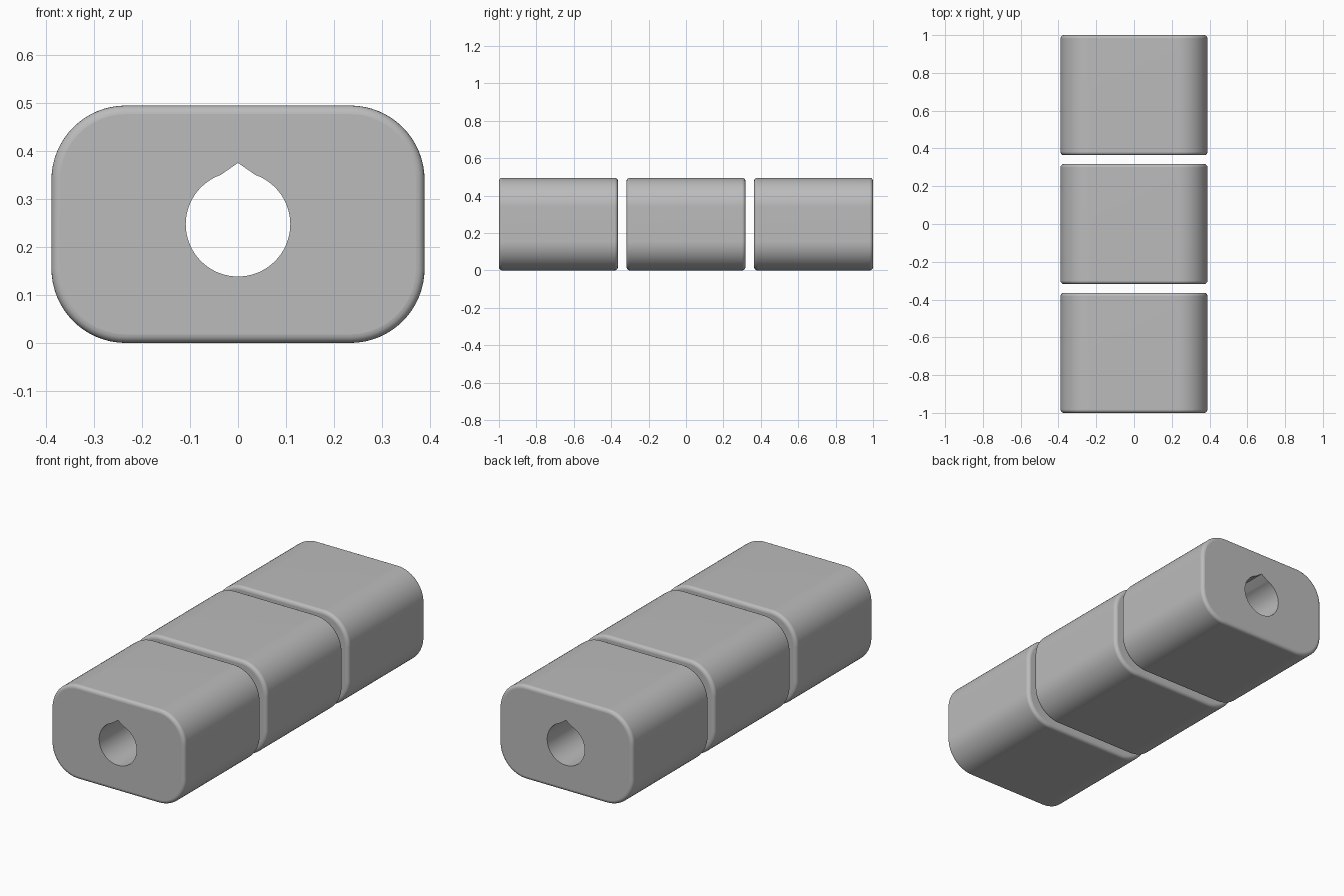
import bpy
import bmesh
from math import sin, cos, pi, radians

if "Cube" in bpy.data.objects:
    bpy.data.objects.remove(bpy.data.objects["Cube"], do_unlink=True)

HALF_W, HALF_H, CORNER = 0.389, 0.2475, 0.155
FILLET, HOLE_R, NOTCH_TOP = 0.018, 0.109, 0.128
LENGTH, PITCH = 0.636, 0.682

grey = bpy.data.materials.new("plain grey")
grey.use_nodes = True
colour = (0.5, 0.5, 0.5, 1)
grey.diffuse_color = colour
grey.node_tree.nodes["Principled BSDF"].inputs["Base Color"].default_value = colour


def outline(inset, steps=16):
    """Rounded rectangle, shrunk by inset."""
    points, r = [], CORNER - inset
    for q, (sx, sz) in enumerate([(1, 1), (-1, 1), (-1, -1), (1, -1)]):
        for i in range(steps + 1):
            a = (q + i / steps) * pi / 2
            points.append((sx * (HALF_W - CORNER) + r * cos(a),
                           sz * (HALF_H - CORNER) + r * sin(a)))
    return points


def bore(steps=64):
    """Round hole with a pointed notch at the top."""
    start, sweep = radians(109.3), radians(321.4)
    arc = [start + sweep * i / steps for i in range(steps + 1)]
    return [(0, NOTCH_TOP)] + [(HOLE_R * cos(a), HOLE_R * sin(a)) for a in arc]


def ring(bm, points, y):
    return [bm.verts.new((x, y, z + HALF_H)) for x, z in points]


def skin(bm, a, b):
    for i in range(len(a)):
        j = (i + 1) % len(a)
        bm.faces.new((a[i], a[j], b[j], b[i])).smooth = True


def block(name, y):
    bm = bmesh.new()
    # Outer wall with rounded end edges
    half, n = LENGTH / 2, 5
    front = [(FILLET * (1 - sin(t)), -half + FILLET * (1 - cos(t)))
             for t in (i / n * pi / 2 for i in range(n + 1))]
    section = front + [(inset, -d) for inset, d in reversed(front)]
    wall = [ring(bm, outline(inset), d) for inset, d in section]
    for a, b in zip(wall, wall[1:]):
        skin(bm, a, b)
    # Through hole
    hole = [ring(bm, bore(), d) for d in (half, -half)]
    skin(bm, hole[0], hole[1])
    # Flat ends around the hole
    for outer, inner, side in ((wall[0], hole[1], -1), (wall[-1], hole[0], 1)):
        edges = [bm.edges.get((loop[i - 1], loop[i]))
                 for loop in (outer, inner) for i in range(len(loop))]
        filled = bmesh.ops.triangle_fill(bm, edges=edges, use_beauty=True,
                                         normal=(0, side, 0))
        for item in filled["geom"]:
            if isinstance(item, bmesh.types.BMFace):
                item.smooth = False
    bmesh.ops.recalc_face_normals(bm, faces=bm.faces)
    # Crisp edges at the notch
    for e in bm.edges:
        if len(e.link_faces) == 2 and e.calc_face_angle() > radians(25):
            e.smooth = False
    mesh = bpy.data.meshes.new(name)
    bm.to_mesh(mesh)
    bm.free()
    mesh.materials.append(grey)
    obj = bpy.data.objects.new(name, mesh)
    obj.location.y = y
    bpy.context.collection.objects.link(obj)
    # Keep the broad sides evenly shaded
    normals = obj.modifiers.new("even shading", 'WEIGHTED_NORMAL')
    normals.keep_sharp = True


for k, label in enumerate(("front_block", "middle_block", "back_block")):
    block(label, (k - 1) * PITCH)
